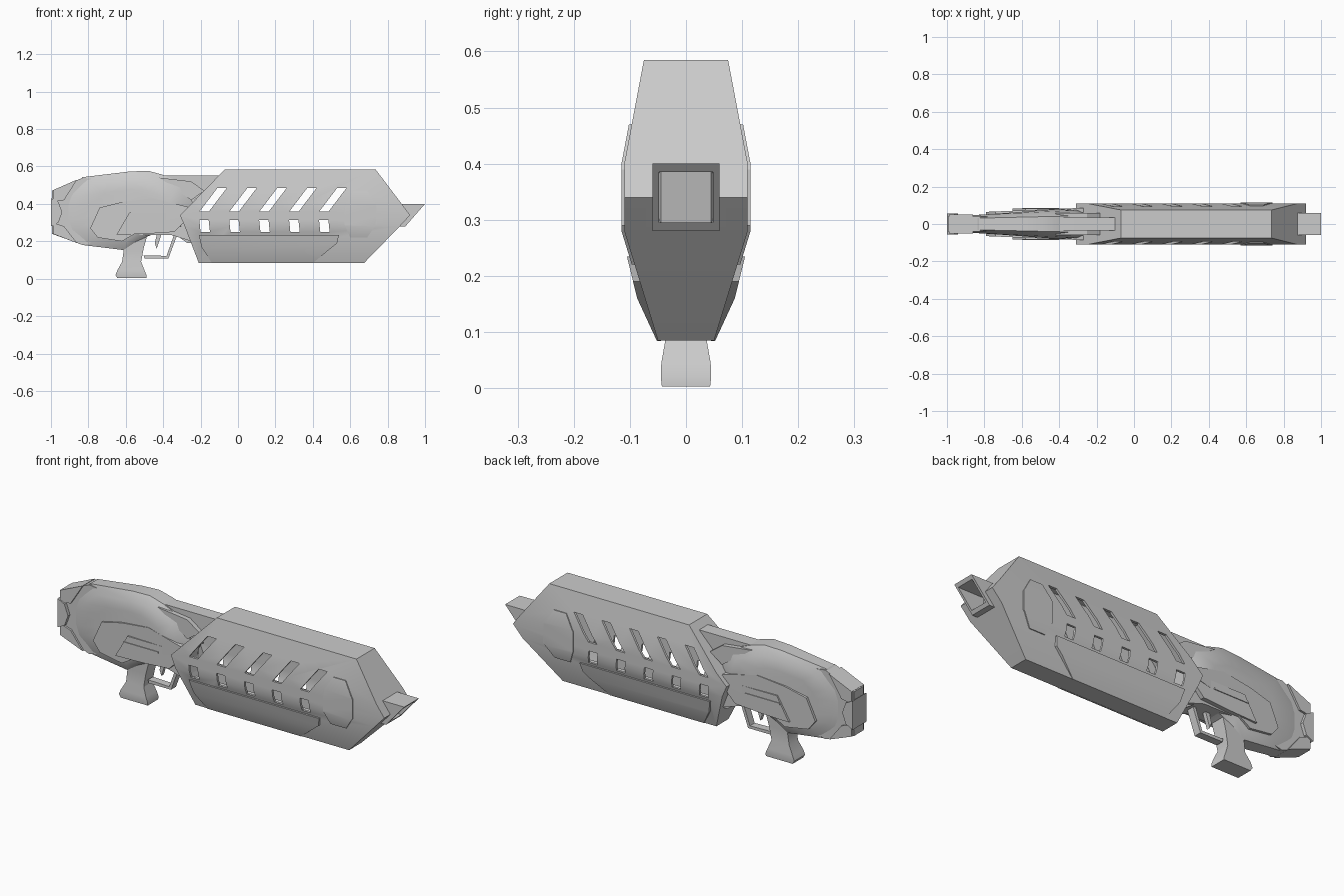
import bpy, bmesh

grey = bpy.data.materials.new("plain_grey")
grey.diffuse_color = (0.6, 0.6, 0.6, 1)


def mesh_object(name, verts, faces):
    me = bpy.data.meshes.new(name)
    me.from_pydata(verts, [], faces)
    bm = bmesh.new()
    bm.from_mesh(me)
    bmesh.ops.recalc_face_normals(bm, faces=bm.faces)
    bm.to_mesh(me)
    bm.free()
    me.materials.append(grey)
    ob = bpy.data.objects.new(name, me)
    bpy.context.collection.objects.link(ob)
    return ob


def loft(name, rings):
    """Skin equal-length rings of points and cap both ends."""
    n = len(rings[0])
    verts = [p for r in rings for p in r]
    faces = [tuple(range(n)), tuple(range((len(rings) - 1) * n, len(rings) * n))]
    for k in range(len(rings) - 1):
        for i in range(n):
            j = (i + 1) % n
            faces.append((k * n + i, k * n + j, (k + 1) * n + j, (k + 1) * n + i))
    return mesh_object(name, verts, faces)


def prism(name, outline, y0, y1):
    """Side outline (x, z) extruded across y."""
    return loft(name, [[(x, y, z) for x, z in outline] for y in (y0, y1)])


def rows(name, table):
    """Stack of rectangles: z, back x, front x, half width."""
    return loft(name, [[(a, -w, z), (b, -w, z), (b, w, z), (a, w, z)] for z, a, b, w in table])


def apply_all(ob):
    bpy.context.view_layer.objects.active = ob
    for m in list(ob.modifiers):
        bpy.ops.object.modifier_apply(modifier=m.name)


def boolean(ob, cutter, op):
    m = ob.modifiers.new("cut", 'BOOLEAN')
    m.operation, m.object, m.solver = op, cutter, 'EXACT'
    apply_all(ob)
    bpy.data.objects.remove(cutter)


# Housing: hollow shell with pointed ends
hull = [(0.085, -0.21, 0.675, 0.05), (0.28, -0.285, 0.865, 0.11), (0.34, -0.31, 0.92, 0.11),
        (0.40, -0.25, 0.875, 0.11), (0.585, -0.07, 0.735, 0.075)]
housing = rows("housing", hull)
t = 0.012
inner = [(z + (t if i == 0 else -t if i == 4 else 0), a + t * 1.4, b - t * 1.4, w - t)
         for i, (z, a, b, w) in enumerate(hull)]
boolean(housing, rows("hollow", inner), 'DIFFERENCE')

# Vent openings through both sides
for i in range(5):
    s = 0.16 * i
    boolean(housing, prism("slot", [(-0.205 + s, 0.36), (-0.155 + s, 0.36),
                                    (-0.06 + s, 0.485), (-0.11 + s, 0.485)], -0.2, 0.2), 'DIFFERENCE')
    boolean(housing, prism("port", [(-0.2 + s, 0.25), (-0.15 + s, 0.25),
                                    (-0.157 + s, 0.315), (-0.207 + s, 0.315)], -0.2, 0.2), 'DIFFERENCE')

# Square muzzle tube, open into the housing
boolean(housing, prism("mouth", [(0.8, 0.29), (1.1, 0.29), (1.1, 0.39), (0.8, 0.39)],
                       -0.055, 0.055), 'DIFFERENCE')
muzzle = prism("muzzle", [(0.84, 0.28), (0.895, 0.28), (1.0, 0.40), (0.84, 0.40)], -0.06, 0.06)
boolean(muzzle, prism("bore", [(0.7, 0.295), (1.1, 0.295), (1.1, 0.385), (0.7, 0.385)],
                      -0.048, 0.048), 'DIFFERENCE')

# Raised plates that follow the housing sides
badge_outline = [(0.60, 0.22), (0.69, 0.22), (0.74, 0.29), (0.74, 0.39), (0.69, 0.47),
                 (0.62, 0.47), (0.57, 0.39), (0.57, 0.29)]
guard_outline = [(-0.14, 0.084), (0.40, 0.084), (0.53, 0.19), (0.54, 0.235),
                 (-0.21, 0.235), (-0.195, 0.17)]
guard_rows = [(0.08, -0.4, 0.9, 0.05), (0.16, -0.4, 0.9, 0.087), (0.25, -0.4, 0.9, 0.109)]
for side in (-1, 1):
    y0, y1 = sorted((0.07 * side, 0.2 * side))
    badge = rows("side_badge", [(z, a, b, w + 0.005) for z, a, b, w in hull])
    boolean(badge, prism("trim", badge_outline, y0, y1), 'INTERSECT')
    y0, y1 = sorted((0.045 * side, 0.2 * side))
    guard = rows("lower_side_guard", guard_rows)
    boolean(guard, prism("trim", guard_outline, y0, y1), 'INTERSECT')

# Stock shell: rounded slab widening towards the front
stock_outline = [(-0.955, 0.31), (-0.93, 0.25), (-0.83, 0.18), (-0.61, 0.153), (-0.54, 0.20),
                 (-0.44, 0.245), (-0.27, 0.27), (-0.24, 0.40), (-0.28, 0.505), (-0.40, 0.555),
                 (-0.48, 0.577), (-0.58, 0.573), (-0.83, 0.543), (-0.93, 0.46), (-0.955, 0.40)]


def stock_ring(inset, side, full):
    cx, cz = -0.56, 0.36
    return [(cx + (x - cx) * inset, side * full * (0.05 + 0.042 * (x + 1)), cz + (z - cz) * inset)
            for x, z in stock_outline]


stock = loft("stock_shell", [stock_ring(k, s, f) for k, s, f in
                             ((0.55, -1, 1.0), (0.8, -1, 0.9), (1, -1, 0.55),
                              (1, 1, 0.55), (0.8, 1, 0.9), (0.55, 1, 1.0))])

# Raised stock panels
panel_outline = [(-0.62, 0.20), (-0.75, 0.22), (-0.79, 0.27), (-0.74, 0.38), (-0.62, 0.41),
                 (-0.46, 0.43), (-0.27, 0.385), (-0.26, 0.34), (-0.45, 0.30)]
for s in (-1, 1):
    loft("stock_panel", [[(x, s * (f + 0.042 * (x + 1)), z) for x, z in panel_outline]
                         for f in (0.03, 0.056)])

# Butt end and its pads
prism("butt_core", [(-0.995, 0.24), (-0.83, 0.18), (-0.75, 0.2), (-0.75, 0.53),
                    (-0.83, 0.54), (-0.995, 0.47)], -0.04, 0.04)
prism("butt_top_pad", [(-0.99, 0.41), (-0.93, 0.42), (-0.86, 0.53), (-0.99, 0.473)], -0.05, 0.05)
prism("butt_bottom_pad", [(-0.99, 0.30), (-0.93, 0.28), (-0.86, 0.19), (-0.99, 0.24)], -0.05, 0.05)
prism("butt_middle_pad", [(-1.0, 0.28), (-0.96, 0.30), (-0.94, 0.355), (-0.96, 0.41),
                          (-1.0, 0.43)], -0.057, 0.057)

# Central spine joining stock and housing
prism("spine", [(-0.6, 0.26), (-0.27, 0.26), (-0.27, 0.38), (-0.10, 0.553), (-0.41, 0.553),
                (-0.6, 0.55)], -0.036, 0.036)
prism("spine_block", [(-0.34, 0.24), (-0.27, 0.19), (-0.235, 0.19), (-0.27, 0.30),
                      (-0.34, 0.30)], -0.045, 0.045)
for s in (-1, 1):
    prism("spine_rail", [(-0.42, 0.54), (-0.25, 0.42), (-0.18, 0.47), (-0.25, 0.52)],
          *sorted((0.03 * s, 0.06 * s)))

# Receiver body over the grip
prism("receiver", [(-0.65, 0.235), (-0.36, 0.235), (-0.25, 0.20), (-0.28, 0.355), (-0.58, 0.355)],
      -0.06, 0.06)
for s in (-1, 1):
    prism("receiver_plate", [(-0.65, 0.235), (-0.49, 0.24), (-0.42, 0.245), (-0.34, 0.25),
                             (-0.29, 0.30), (-0.255, 0.355), (-0.58, 0.355)],
          *sorted((0.055 * s, 0.082 * s)))
    prism("receiver_rail", [(-0.60, 0.315), (-0.40, 0.315), (-0.40, 0.322), (-0.60, 0.322)],
          *sorted((0.08 * s, 0.086 * s)))

# Pistol grip with flared foot
rows("grip", [(0.003, -0.645, -0.49, 0.043), (0.02, -0.655, -0.49, 0.045),
              (0.045, -0.645, -0.50, 0.044), (0.09, -0.62, -0.518, 0.036),
              (0.16, -0.61, -0.505, 0.038), (0.25, -0.62, -0.48, 0.04)])

# Trigger guard and trigger
guard_path = [(-0.505, 0.125), (-0.50, 0.108), (-0.372, 0.108), (-0.325, 0.235),
              (-0.342, 0.235), (-0.382, 0.122)]
prism("trigger_guard", guard_path, -0.02, 0.02)
prism("trigger", [(-0.43, 0.25), (-0.445, 0.19), (-0.435, 0.16), (-0.425, 0.19),
                  (-0.405, 0.25)], -0.01, 0.01)

# Smooth shading with kept edges
for ob in bpy.data.objects:
    bpy.ops.object.select_all(action='DESELECT')
    ob.select_set(True)
    bpy.context.view_layer.objects.active = ob
    bpy.ops.object.shade_smooth_by_angle(angle=0.5)
